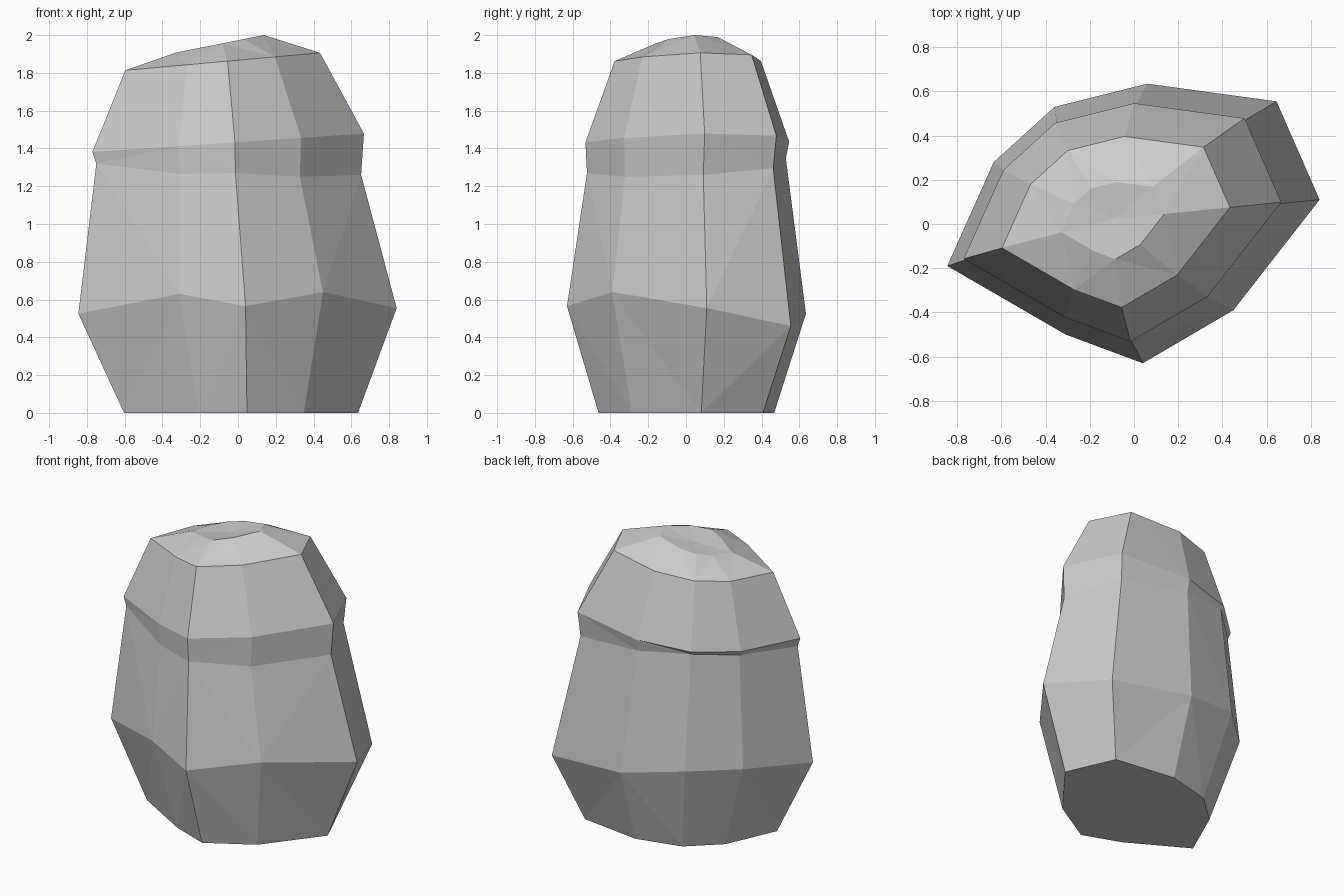
import bpy
import bmesh

cube = bpy.data.objects.get("Cube")
if cube:
    bpy.data.objects.remove(cube, do_unlink=True)

# Nine-sided outline of the boulder at its widest, anticlockwise from its right
OUTLINE = [(-.845, -.19), (-.31, -.5), (.04, -.63), (.45, -.39), (.84, .11),
           (.645, .555), (.06, .635), (-.36, .53), (-.635, .28)]

# Uneven heights of the belly edge and of the groove under the shoulder
BELLY = [.525, .63, .565, .64, .555, .46, .525, .605, .6]
GROOVE = [1.32, 1.265, 1.27, 1.25, 1.26, 1.295, 1.35, 1.385, 1.36]


def tilted(height, slope):
    """Heights of a ring that leans up towards +x."""
    return [height + slope * x for x, y in OUTLINE]


def add_ring(bm, scale, shift_x, shift_y, heights):
    """A scaled and shifted copy of the outline."""
    return [bm.verts.new((x * scale + shift_x, y * scale + shift_y, z))
            for (x, y), z in zip(OUTLINE, heights)]


def bridge(bm, low, high):
    """Faces between two neighbouring rings."""
    count = len(low)
    for i in range(count):
        j = (i + 1) % count
        bm.faces.new((low[i], low[j], high[j], high[i]))


bm = bmesh.new()
rings = [
    add_ring(bm, .735, .018, 0, tilted(0, 0)),         # base
    add_ring(bm, 1, 0, 0, BELLY),                      # belly
    add_ring(bm, .832, -.047, 0, GROOVE),              # groove
    add_ring(bm, .853, -.05, .005, tilted(1.43, .058)),   # shoulder
    add_ring(bm, .612, -.08, .008, tilted(1.86, .055)),   # cap edge
    add_ring(bm, .276, -.095, .015, tilted(1.954, .055)),  # crown
]
for low, high in zip(rings, rings[1:]):
    bridge(bm, low, high)

# Flat underside and slightly dished crown
bm.faces.new(list(reversed(rings[0])))
centre = bm.verts.new((-.085, .025, 1.94))
crown = rings[-1]
for i, vert in enumerate(crown):
    bm.faces.new((vert, crown[(i + 1) % len(crown)], centre))

# Split the bent quads into flat facets
bmesh.ops.triangulate(bm, faces=[f for f in bm.faces if len(f.verts) == 4],
                      quad_method='SHORT_EDGE')
bmesh.ops.recalc_face_normals(bm, faces=bm.faces)

mesh = bpy.data.meshes.new("boulder")
bm.to_mesh(mesh)
bm.free()
boulder = bpy.data.objects.new("boulder", mesh)
bpy.context.collection.objects.link(boulder)

# Plain stone colour
stone = bpy.data.materials.new("stone grey")
stone.use_nodes = True
colour = (.6, .6, .6, 1)
stone.diffuse_color = colour
for node in stone.node_tree.nodes:
    if node.type == 'BSDF_PRINCIPLED':
        node.inputs["Base Color"].default_value = colour
mesh.materials.append(stone)
